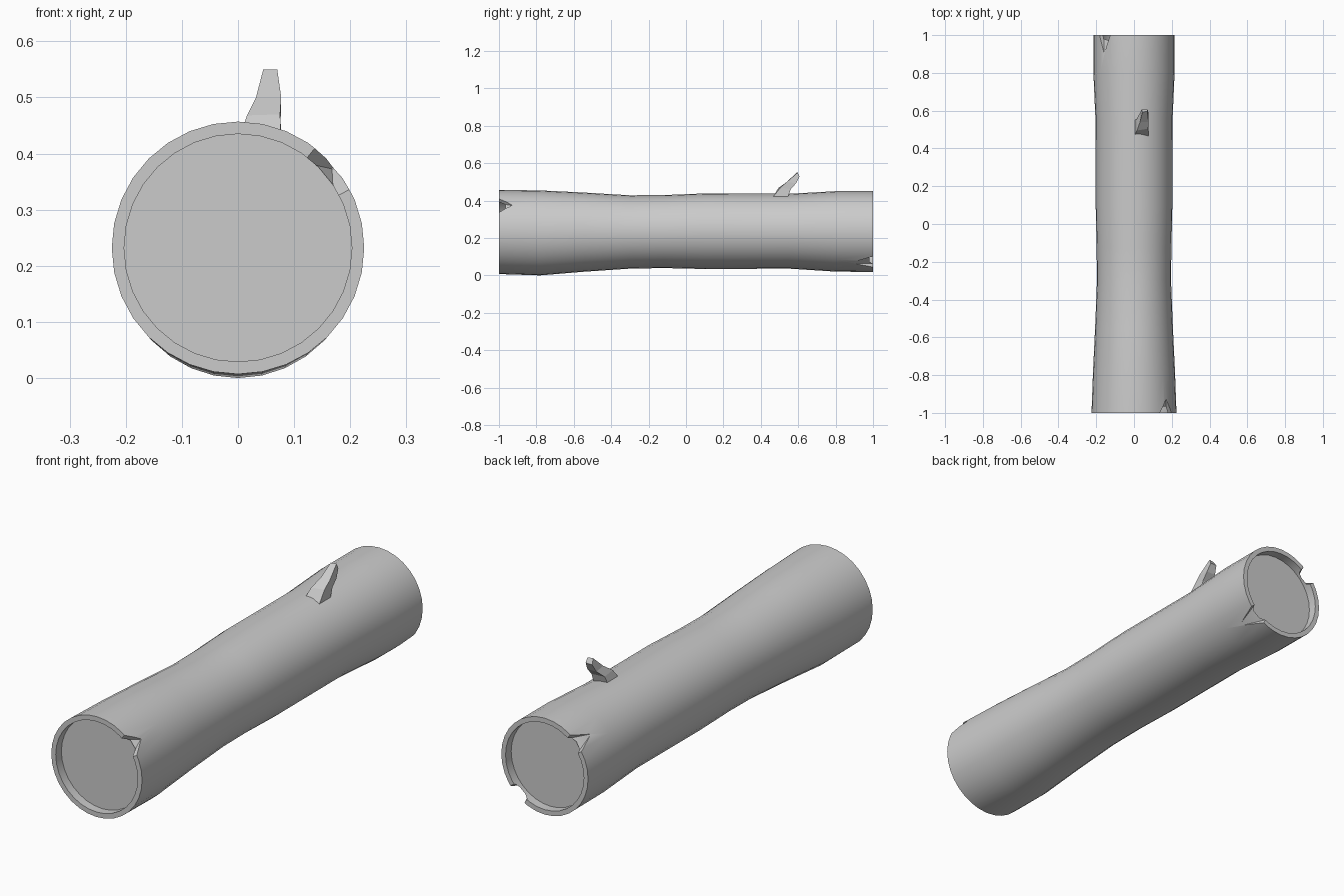
import bpy, bmesh
from math import sin, cos, pi, radians

if "Cube" in bpy.data.objects:
    bpy.data.objects.remove(bpy.data.objects["Cube"])

SIDES = 32
CZ = 0.232


def loft(name, rings):
    """Closed solid through a list of equal-length point rings."""
    bm = bmesh.new()
    vr = [[bm.verts.new(p) for p in ring] for ring in rings]
    n = len(vr[0])
    for a, b in zip(vr, vr[1:]):
        for i in range(n):
            j = (i + 1) % n
            bm.faces.new((a[i], a[j], b[j], b[i]))
    bm.faces.new(vr[0])
    bm.faces.new(vr[-1])
    bmesh.ops.recalc_face_normals(bm, faces=bm.faces)
    me = bpy.data.meshes.new(name)
    bm.to_mesh(me)
    bm.free()
    ob = bpy.data.objects.new(name, me)
    bpy.context.collection.objects.link(ob)
    return ob


def oval(y, rx, rz, cz):
    return [(rx * cos(2 * pi * i / SIDES), y, cz + rz * sin(2 * pi * i / SIDES))
            for i in range(SIDES)]


# Log trunk: recessed end, rim, wavy bark, rim, recessed end (y, rx, rz, centre z)
trunk = loft("log_trunk", [oval(*s) for s in (
    (-0.96, 0.203, 0.203, 0.232), (-1.0, 0.203, 0.203, 0.232),
    (-1.0, 0.225, 0.225, 0.232), (-0.78, 0.217, 0.227, 0.227),
    (-0.55, 0.206, 0.212, 0.231), (-0.3, 0.196, 0.196, 0.232),
    (-0.12, 0.198, 0.195, 0.234), (0.1, 0.203, 0.202, 0.236),
    (0.55, 0.204, 0.200, 0.236), (0.8, 0.215, 0.215, 0.235),
    (1.0, 0.215, 0.216, 0.234), (1.0, 0.194, 0.194, 0.234),
    (0.96, 0.194, 0.194, 0.234))])

# Pointed splits cut through the end rims
def split(end, angle, width, length):
    a = radians(angle)
    w = width / 2

    def pt(r, t, y):
        return (r * cos(a) - t * sin(a), y, CZ + r * sin(a) + t * cos(a))
    out, tip = end * 1.005, end * (1 - length)
    cut = loft("split_cutter", [
        [pt(0.25, -w * 1.1, out), pt(0.25, w * 1.1, out),
         pt(0.185, w * 0.85, out), pt(0.185, -w * 0.85, out)],
        [pt(0.25, -0.004, tip), pt(0.25, 0.004, tip),
         pt(0.218, 0.001, tip), pt(0.218, -0.001, tip)]])
    cut.hide_render = True
    mod = trunk.modifiers.new("split", 'BOOLEAN')
    mod.operation = 'DIFFERENCE'
    mod.solver = 'EXACT'
    mod.object = cut
    bpy.context.view_layer.objects.active = trunk
    bpy.ops.object.modifier_apply(modifier=mod.name)
    bpy.data.objects.remove(cut, do_unlink=True)


split(-1, 40, 0.105, 0.07)
split(1, 136.5, 0.09, 0.10)
split(1, -50, 0.10, 0.12)

bpy.ops.object.select_all(action='DESELECT')
trunk.select_set(True)
bpy.context.view_layer.objects.active = trunk
bpy.ops.object.shade_smooth_by_angle(angle=radians(30))

# Broken branch stub leaning towards the back
loft("branch_stub", [
    [(0.0, 0.465, 0.42), (0.077, 0.465, 0.42), (0.077, 0.545, 0.42), (0.0, 0.545, 0.42)],
    [(0.016, 0.495, 0.468), (0.075, 0.505, 0.47), (0.076, 0.56, 0.46), (0.014, 0.556, 0.462)],
    [(0.032, 0.54, 0.50), (0.077, 0.54, 0.50), (0.077, 0.588, 0.492), (0.032, 0.588, 0.492)],
    [(0.045, 0.592, 0.55), (0.07, 0.597, 0.55), (0.072, 0.607, 0.528), (0.04, 0.607, 0.528)]])
